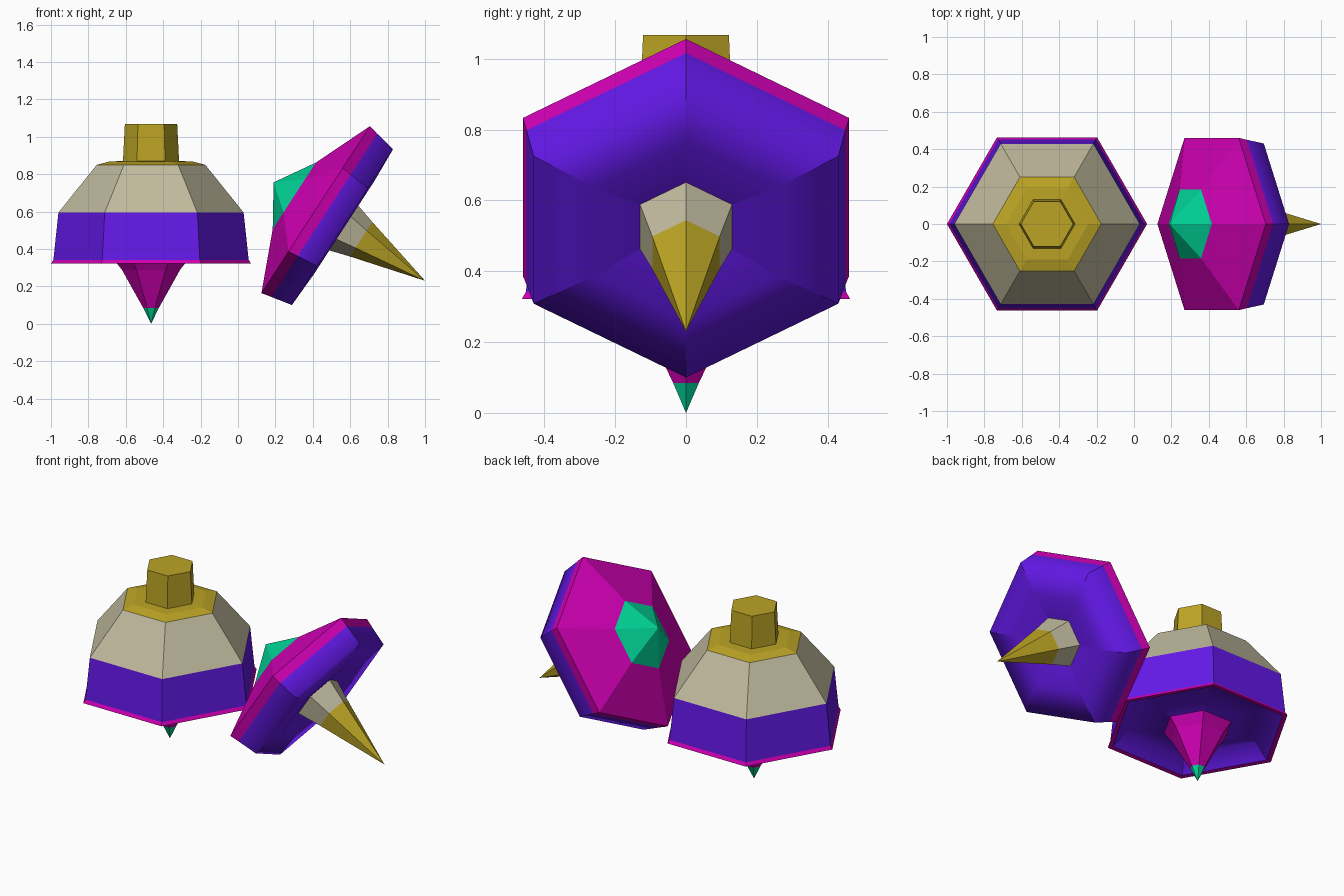
import bpy, bmesh, math
from mathutils import Matrix

if "Cube" in bpy.data.objects:
    bpy.data.objects.remove(bpy.data.objects["Cube"])


def material(name, rgb):
    m = bpy.data.materials.new(name)
    m.diffuse_color = (*rgb, 1)
    m.use_nodes = True
    m.node_tree.nodes["Principled BSDF"].inputs["Base Color"].default_value = m.diffuse_color
    return m


PURPLE = material("purple", (0.135, 0.010, 0.86))
MAGENTA = material("magenta", (0.63, 0.0, 0.45))
TEAL = material("teal", (0.0, 0.64, 0.30))
BEIGE = material("beige", (0.53, 0.49, 0.34))
GOLD = material("gold", (0.50, 0.37, 0.018))


def lathe(name, profile, mat, place, smooth=False, sides=6):
    """Turn (radius, height) points, listed top to bottom, into a six-sided shell.
    Smooth parts are blended along the profile; their corner edges stay sharp."""
    bm = bmesh.new()
    rings = []
    for r, z in profile:
        count = sides if r else 1
        rings.append([bm.verts.new((r * math.cos(math.tau * i / sides),
                                    r * math.sin(math.tau * i / sides), z))
                      for i in range(count)])
    for a, b in zip(rings, rings[1:]):
        for i in range(sides):
            j = (i + 1) % sides
            if len(a) == 1:
                bm.faces.new((a[0], b[i], b[j]))
            elif len(b) == 1:
                bm.faces.new((a[i], b[0], a[j]))
            else:
                bm.faces.new((a[i], b[i], b[j], a[j]))
                bm.edges.get((a[i], b[i])).smooth = not smooth
    for f in bm.faces:
        f.smooth = smooth
    me = bpy.data.meshes.new(name)
    bm.to_mesh(me)
    bm.free()
    me.materials.append(mat)
    ob = bpy.data.objects.new(name, me)
    bpy.context.collection.objects.link(ob)
    ob.matrix_world = place
    return ob


# Upright spinning top, balanced on its point
up = Matrix.Translation((-0.465, 0, 0))
lathe("tall_stem", [(0, 1.067), (0.14, 1.067), (0.15, 0.87)], GOLD, up)
lathe("tall_collar", [(0.15, 0.87), (0.22, 0.868), (0.29, 0.85)], GOLD, up)
lathe("tall_shoulder", [(0.29, 0.85), (0.495, 0.595)], BEIGE, up)
lathe("tall_side", [(0.495, 0.595), (0.522, 0.342)], PURPLE, up)
lathe("tall_rim", [(0.522, 0.342), (0.535, 0.322), (0.505, 0.325)], MAGENTA, up)
lathe("tall_underside", [(0.505, 0.325), (0.42, 0.41), (0.20, 0.345)], PURPLE, up, True)
lathe("tall_point", [(0.20, 0.345), (0.155, 0.288), (0.042, 0.085)], MAGENTA, up)
lathe("tall_tip", [(0.042, 0.085), (0, 0)], TEAL, up)

# Flat spinning top, leaning over, with its point to the right
lean = Matrix.Translation((0.415, 0, 0.61)) @ Matrix.Rotation(math.radians(-57), 4, 'Y')
lathe("flat_cap", [(0, 0.268), (0.212, 0.136)], TEAL, lean)
lathe("flat_cover", [(0.212, 0.136), (0.532, 0), (0.520, -0.055)], MAGENTA, lean)
lathe("flat_side", [(0.520, -0.055), (0.497, -0.171), (0.30, -0.18), (0.15, -0.155)], PURPLE, lean, True)
lathe("flat_point", [(0.15, -0.155), (0.11, -0.29)], BEIGE, lean)
lathe("flat_tip", [(0.11, -0.29), (0, -0.698)], GOLD, lean)
